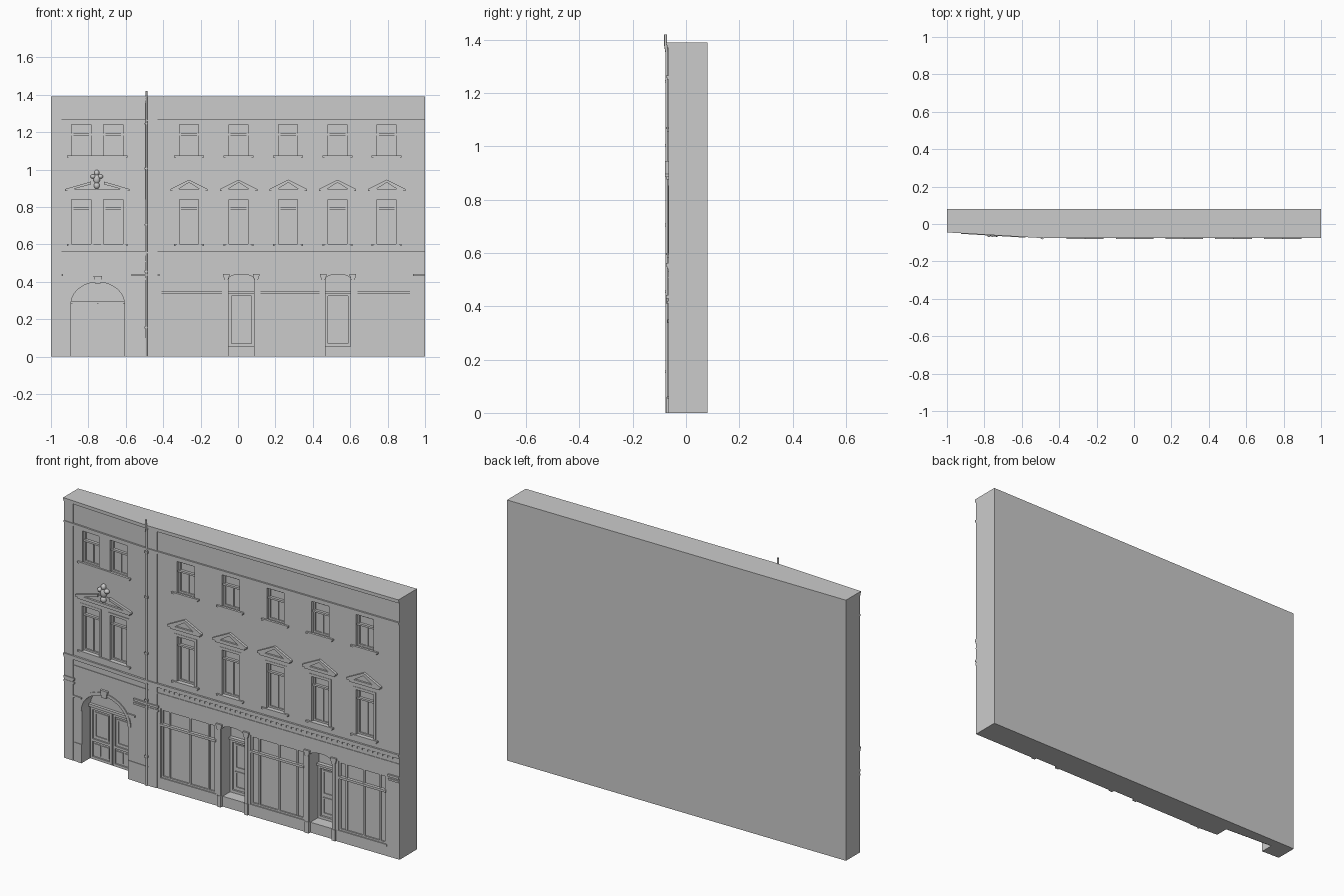
import bpy, bmesh, math
from mathutils import Matrix, Vector

if "Cube" in bpy.data.objects:
    bpy.data.objects.remove(bpy.data.objects["Cube"])

KINK, FRONT, BACK, TOP = -0.48, -0.066, 0.08, 1.39


def front(x):
    """y of the wall face: the left bay slants back, the rest is straight."""
    return FRONT + max(0, KINK - x) / (KINK + 1) * 0.031


def rect(x0, x1, z0, z1):
    return [(x0, z0), (x1, z0), (x1, z1), (x0, z1)]


def part(name, prisms):
    """One object from (xz outline, inner depth, outer depth) prisms laid on the wall face."""
    bm = bmesh.new()
    for poly, d0, d1 in prisms:
        a = [bm.verts.new((x, front(x) - d0, z)) for x, z in poly]
        b = [bm.verts.new((x, front(x) - d1, z)) for x, z in poly]
        n = len(poly)
        bm.faces.new(a)
        bm.faces.new(b[::-1])
        for i in range(n):
            bm.faces.new((a[i], b[i], b[(i + 1) % n], a[(i + 1) % n]))
    bmesh.ops.recalc_face_normals(bm, faces=bm.faces)
    me = bpy.data.meshes.new(name)
    bm.to_mesh(me)
    bm.free()
    ob = bpy.data.objects.new(name, me)
    bpy.context.collection.objects.link(ob)
    return ob


def box(x0, x1, z0, z1, d0, d1):
    return (rect(x0, x1, z0, z1), d0, d1)


def frame(x0, x1, z0, z1, t, d0, d1):
    return [box(x0, x0 + t, z0, z1, d0, d1), box(x1 - t, x1, z0, z1, d0, d1),
            box(x0 + t, x1 - t, z0, z0 + t, d0, d1), box(x0 + t, x1 - t, z1 - t, z1, d0, d1)]


def course(z0, z1, d):
    """Full-width band, bent at the kink."""
    return [box(-1, KINK, z0, z1, -0.003, d), box(KINK, 1, z0, z1, -0.003, d)]


def arch(cx, a, spring, b, n=20):
    return [(cx + a * math.cos(math.pi * i / n), spring + b * math.sin(math.pi * i / n))
            for i in range(n + 1)]


BAYS = [-0.262, 0.003, 0.268, 0.532, 0.795]
PAIR = [-0.838, -0.667]
SHOPS = [(-0.41, -0.085), (0.12, 0.435), (0.64, 0.92)]
DOORS = [(-0.05, 0.085), (0.468, 0.602)]
ARCH_X, ARCH_A, ARCH_Z, ARCH_B = -0.75, 0.143, 0.28, 0.118
W, R = 0.051, -0.022          # window half width, recess depth

# Wall body
bm = bmesh.new()
foot = [(-1, BACK), (-1, front(-1)), (KINK, FRONT), (1, FRONT), (1, BACK)]
face = bm.faces.new([bm.verts.new((x, y, 0)) for x, y in foot])
up = bmesh.ops.extrude_face_region(bm, geom=[face])
bmesh.ops.translate(bm, vec=(0, 0, TOP), verts=[v for v in up['geom'] if isinstance(v, bmesh.types.BMVert)])
bmesh.ops.recalc_face_normals(bm, faces=bm.faces)
me = bpy.data.meshes.new("wall")
bm.to_mesh(me)
bm.free()
wall = bpy.data.objects.new("wall", me)
bpy.context.collection.objects.link(wall)

# Openings cut into the wall
cuts = []
for x in BAYS + PAIR:
    cuts += [box(x - W, x + W, 1.07, 1.24, R, 0.05), box(x - W, x + W, 0.6, 0.84, R, 0.05)]
cuts += [box(a, b, 0.06, 0.43, -0.012, 0.05) for a, b in SHOPS]
for a, b in DOORS:
    c, h = (a + b) / 2, (b - a) / 2
    cuts.append(([(a, -0.02), (b, -0.02)] + arch(c, h, 0.415, 0.025, 10), -0.08, 0.05))
gate = [(ARCH_X - ARCH_A, -0.02), (ARCH_X + ARCH_A, -0.02)] + arch(ARCH_X, ARCH_A, ARCH_Z, ARCH_B)
cuts.append((gate, -0.07, 0.05))
cutter = part("opening_cutter", cuts)
cutter.hide_render = True
mod = wall.modifiers.new("openings", 'BOOLEAN')
mod.operation, mod.solver, mod.object = 'DIFFERENCE', 'EXACT', cutter
bpy.context.view_layer.objects.active = wall
bpy.ops.object.modifier_apply(modifier=mod.name)
bpy.data.objects.remove(cutter)

# Horizontal cornices and string courses
part("top_cornice", course(1.37, 1.38, 0.006) + course(1.38, TOP, 0.01))
part("eaves_cornice", course(1.252, 1.259, 0.005) + course(1.259, 1.267, 0.009))
part("string_course", course(0.54, 0.55, 0.006) + course(0.55, 0.562, 0.01) + course(0.505, 0.511, 0.003))
part("dentils", [box(x, x + 0.012, 0.528, 0.54, -0.002, 0.004)
                 for x in [-0.4 + 0.03 * i for i in range(46)]])

# Pilaster strips at the ends of the left bay
part("pilaster_strips", [box(-1, -0.943, z0, z1, -0.003, 0.004) for z0, z1 in
                         ((0, 0.54), (0.562, 1.252), (1.267, 1.37))] +
     [box(KINK, -0.43, z0, z1, -0.003, 0.003) for z0, z1 in ((0, 0.54), (0.562, 1.252), (1.267, 1.37))])
caps = []
for x0, x1 in ((-1, -0.935), (-0.57, KINK), (KINK, -0.42), (0.935, 1)):
    caps += [box(x0, x1, 0.41, 0.42, -0.003, 0.006), box(x0, x1, 0.43, 0.442, -0.003, 0.009)]
part("pilaster_capitals", caps)

# Window frames, bars and sills
frames, sills = [], []
for x in BAYS + PAIR:
    for z0, z1, bar in ((1.07, 1.24, 1.182), (0.6, 0.84, 0.787)):
        frames += frame(x - W, x + W, z0, z1, 0.009, R - 0.002, R + 0.007)
        frames.append(box(x - W, x + W, bar, bar + 0.01, R - 0.002, R + 0.014))
        frames.append(box(x - 0.006, x + 0.006, z0, bar, R - 0.002, R + 0.005))
for x0, x1 in [(x - 0.08, x + 0.08) for x in BAYS] + [(-0.915, -0.59)]:
    for z in (1.06, 0.587):
        sills += [box(x0, x1, z + 0.005, z + 0.014, -0.003, 0.01),
                  box(x0 + 0.01, x1 - 0.01, z - 0.003, z + 0.005, -0.003, 0.005)]
part("window_frames", frames)
part("window_sills", sills)
# Flat surrounds of the middle-floor windows
surrounds = []
for x in BAYS + PAIR:
    surrounds += [box(x + s * (W + 0.007) - 0.007, x + s * (W + 0.007) + 0.007, 0.601, 0.854, -0.002, 0.002)
                  for s in (-1, 1)]
    surrounds.append(box(x - W, x + W, 0.84, 0.854, -0.002, 0.002))
part("window_surrounds", surrounds)


def pediment(c, h, gap=0.0):
    """Triangular hood: base, raking slabs (optionally broken at the top) and back panel."""
    z0, z1, apex, t = 0.876, 0.896, 0.946, 0.015
    out = [box(c - h + 0.012, c + h - 0.012, z0, z0 + 0.01, -0.003, 0.008),
           box(c - h, c + h, z0 + 0.01, z1, -0.003, 0.013),
           ([(c - h + 0.02, z1), (c + h - 0.02, z1), (c, apex - 0.01)], -0.002, 0.003)]
    top = apex - (apex - z1) * gap / h
    for s in (-1, 1):
        out.append(([(c + s * h, z1), (c + s * gap, top), (c + s * gap, top - t),
                     (c + s * (h - 0.045), z1)], -0.003, 0.013))
    return out


for i, x in enumerate(BAYS):
    part(f"pediment_{i + 1}", pediment(x, 0.1))
part("broken_pediment", pediment(-0.752, 0.172, 0.035))

# Carved ornament in the broken pediment
bm = bmesh.new()
for dx, z, rx, rz in ((0, 0.915, 0.016, 0.018), (0, 0.95, 0.018, 0.026), (-0.02, 0.963, 0.014, 0.012),
                      (0.02, 0.963, 0.014, 0.012), (0, 0.982, 0.014, 0.016)):
    m = Matrix.Translation((-0.755 + dx, front(-0.755) - 0.005, z)) @ Matrix.Diagonal((rx, 0.014, rz, 1))
    bmesh.ops.create_uvsphere(bm, u_segments=14, v_segments=8, radius=1, matrix=m)
me = bpy.data.meshes.new("pediment_ornament")
bm.to_mesh(me)
bm.free()
me.shade_smooth()
bpy.context.collection.objects.link(bpy.data.objects.new("pediment_ornament", me))

# Gateway moulding, keystone, imposts and plinths
inner = arch(ARCH_X, ARCH_A, ARCH_Z, ARCH_B)
outer = arch(ARCH_X, ARCH_A + 0.018, ARCH_Z, ARCH_B + 0.016)
part("arch_moulding", [([inner[i], outer[i], outer[i + 1], inner[i + 1]], -0.004, 0.005) for i in range(20)])
part("keystone", [([(-0.765, 0.392), (-0.735, 0.392), (-0.728, 0.43), (-0.772, 0.43)], -0.015, 0.012)])
part("gate_trim", [box(-0.935, -0.893, 0.325, 0.34, -0.003, 0.004), box(-0.942, -0.893, 0.34, 0.35, -0.003, 0.007),
                   box(-0.607, -0.57, 0.325, 0.34, -0.003, 0.004), box(-0.607, -0.563, 0.34, 0.35, -0.003, 0.007),
                   box(-0.94, -0.893, 0, 0.1, -0.003, 0.003), box(-0.607, KINK, 0, 0.1, -0.003, 0.003)])

# Double gate leaves with panels
D = -0.07
gates = [box(-0.893, -0.607, 0.283, 0.297, D - 0.002, D + 0.015)]
for x0, x1 in ((-0.885, -0.753), (-0.747, -0.615)):
    gates += frame(x0, x1, 0.005, 0.283, 0.014, D - 0.002, D + 0.008)
    gates.append(box(x0 + 0.014, x1 - 0.014, 0.1, 0.113, D - 0.002, D + 0.008))
    gates += frame(x0 + 0.024, x1 - 0.024, 0.123, 0.258, 0.008, D - 0.002, D + 0.005)
    m = (x0 + x1) / 2
    gates += [box(m - 0.046, m - 0.006, 0.03, 0.088, D - 0.002, D + 0.005),
              box(m + 0.006, m + 0.046, 0.03, 0.088, D - 0.002, D + 0.005)]
part("gate_leaves", gates)

# Shop windows
glaz = []
for a, b in SHOPS:
    w = b - a
    glaz += frame(a, b, 0.06, 0.43, 0.01, -0.014, -0.005)
    glaz.append(box(a, b, 0.338, 0.35, -0.014, 0.004))
    glaz += [box(a + w * f - 0.005, a + w * f + 0.005, 0.07, 0.42, -0.014, -0.006) for f in (0.15, 0.52, 0.86)]
    glaz.append(box(a - 0.005, b + 0.005, 0.052, 0.062, -0.003, 0.003))
part("shop_windows", glaz)

# Shop doors: step, leaf, transom, flanking columns with flared capitals
for i, (a, b) in enumerate(DOORS):
    part(f"shop_door_{i + 1}", [box(a, b, 0, 0.055, -0.081, -0.008), box(a, b, 0.338, 0.35, -0.081, -0.06)] +
         frame(a, b, 0.055, 0.338, 0.014, -0.081, -0.07) +
         frame(a + 0.026, b - 0.026, 0.08, 0.17, 0.008, -0.081, -0.075) +
         frame(a + 0.026, b - 0.026, 0.185, 0.315, 0.008, -0.081, -0.075))
    cols = []
    for x in (a - 0.012, b + 0.012):
        cols += [box(x - 0.011, x + 0.011, 0, 0.06, -0.003, 0.007), box(x - 0.009, x + 0.009, 0.06, 0.41, -0.003, 0.005),
                 ([(x - 0.009, 0.41), (x + 0.009, 0.41), (x + 0.017, 0.432), (x + 0.017, 0.442),
                   (x - 0.017, 0.442), (x - 0.017, 0.432)], -0.003, 0.009)]
    part(f"door_columns_{i + 1}", cols)

# Downpipe with brackets
cu = bpy.data.curves.new("downpipe", 'CURVE')
cu.dimensions = '3D'
cu.bevel_depth, cu.bevel_resolution, cu.use_fill_caps = 0.0055, 2, True
sp = cu.splines.new('POLY')
path = [(-0.0715, 0), (-0.0715, 1.35), (-0.0765, 1.38), (-0.0765, 1.42)]
sp.points.add(len(path) - 1)
for p, (y, z) in zip(sp.points, path):
    p.co = (-0.49, y, z, 1)
bpy.context.collection.objects.link(bpy.data.objects.new("downpipe", cu))
part("pipe_brackets", [box(-0.5, -0.481, z, z + 0.01, -0.003, 0.012) for z in (0.15, 0.45, 0.7, 1.0, 1.24)])
